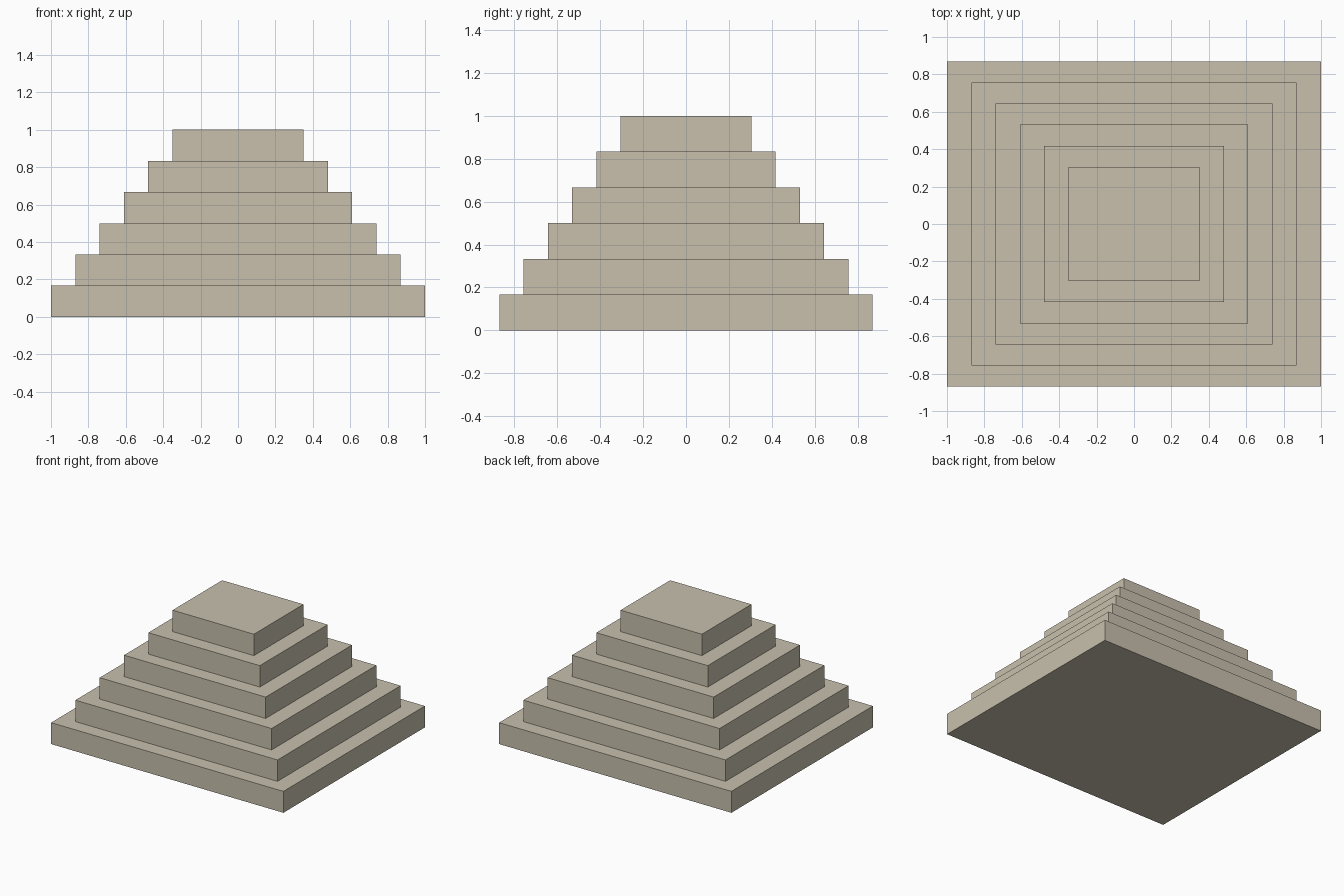
import bpy

cube = bpy.data.objects.get("Cube")
if cube:
    bpy.data.objects.remove(cube, do_unlink=True)

STEPS = 6
HEIGHT = 1 / STEPS
BASE_X, BASE_Y = 1.0, 0.87    # half sizes of the lowest tier
TOP_SCALE = 0.35              # top tier relative to the lowest

# Sandy stone
stone = bpy.data.materials.new("sandstone")
stone.use_nodes = True
colour = (0.58, 0.53, 0.42, 1)
stone.diffuse_color = colour
stone.node_tree.nodes["Principled BSDF"].inputs["Base Color"].default_value = colour


def add_block(name, half_x, half_y, bottom, height):
    bpy.ops.mesh.primitive_cube_add(size=1, location=(0, 0, bottom + height / 2))
    block = bpy.context.object
    block.name = name
    block.scale = (2 * half_x, 2 * half_y, height)
    bpy.ops.object.transform_apply(location=False, rotation=False, scale=True)
    block.data.materials.append(stone)


# Stepped tiers, shrinking evenly towards the top
for i in range(STEPS):
    scale = 1 - (1 - TOP_SCALE) * i / (STEPS - 1)
    add_block(f"pyramid_tier_{i + 1}", BASE_X * scale, BASE_Y * scale, i * HEIGHT, HEIGHT)
